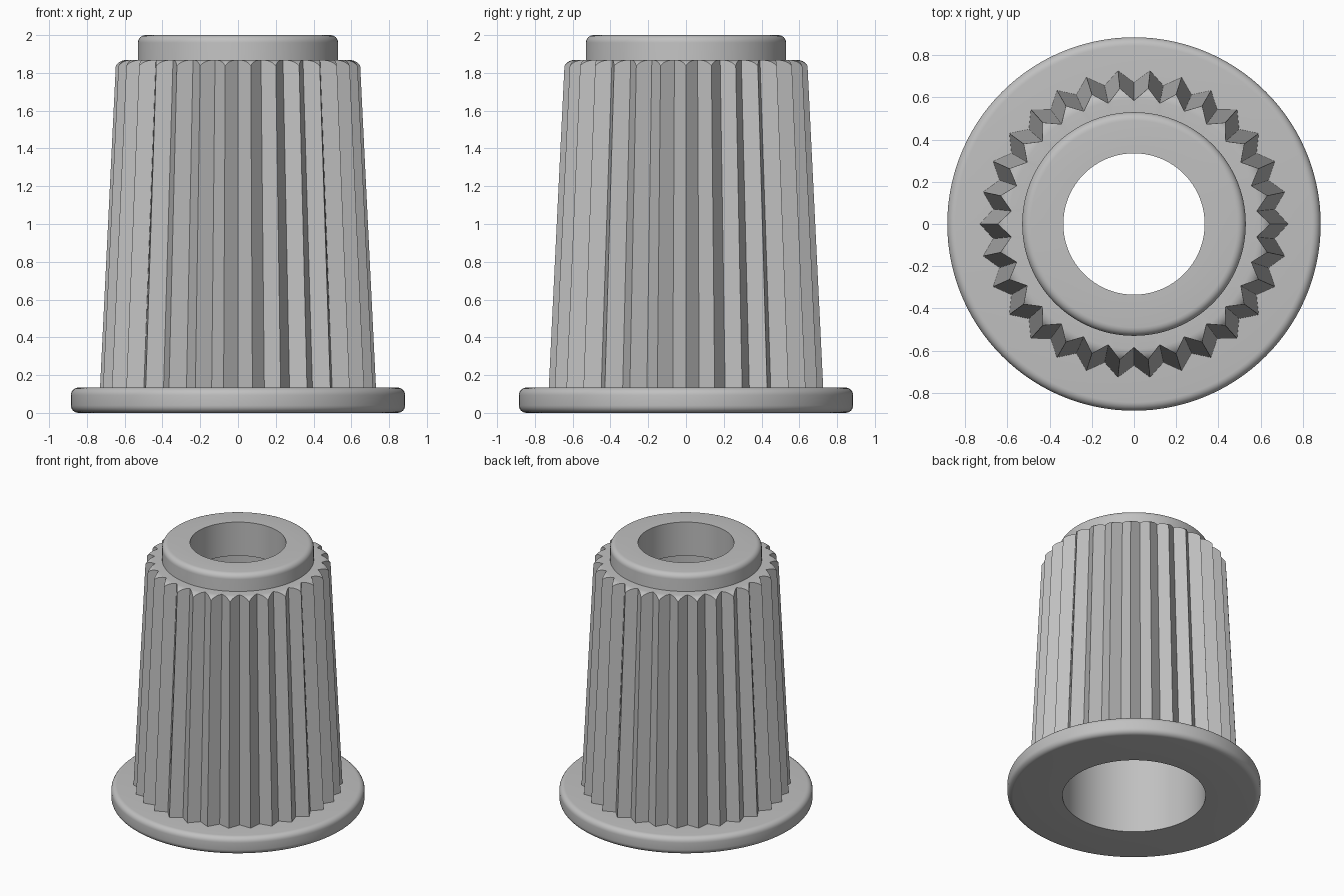
import bpy, bmesh
from math import sin, cos, pi, tau, radians

TEETH = 30
SEGMENTS = 120

cube = bpy.data.objects.get("Cube")
if cube:
    bpy.data.objects.remove(cube)

grey = bpy.data.materials.new("plain_grey")
grey.use_nodes = True
colour = (0.53, 0.53, 0.53, 1)
grey.diffuse_color = colour
grey.node_tree.nodes["Principled BSDF"].inputs["Base Color"].default_value = colour


def arc(cr, cz, radius, start, end, steps=6):
    """Rounded corner of a profile, angles in degrees."""
    angles = [radians(start + (end - start) * i / steps) for i in range(steps + 1)]
    return [(cr + radius * cos(a), cz + radius * sin(a)) for a in angles]


def make_object(name, bm):
    bmesh.ops.recalc_face_normals(bm, faces=bm.faces)
    mesh = bpy.data.meshes.new(name)
    bm.to_mesh(mesh)
    bm.free()
    mesh.materials.append(grey)
    obj = bpy.data.objects.new(name, mesh)
    bpy.context.collection.objects.link(obj)
    return obj


def lathe(name, profile):
    """Revolve a closed (radius, height) profile about z."""
    bm = bmesh.new()
    rings = []
    for i in range(SEGMENTS):
        a = tau * i / SEGMENTS
        rings.append([bm.verts.new((r * cos(a), r * sin(a), z)) for r, z in profile])
    for i, ring in enumerate(rings):
        after = rings[(i + 1) % SEGMENTS]
        for j in range(len(profile)):
            k = (j + 1) % len(profile)
            bm.faces.new((ring[j], after[j], after[k], ring[k]))
    return make_object(name, bm)


def fluted_cone(name, z0, z1):
    """Tapered star prism with a tooth on the x axis."""
    bm = bmesh.new()
    rings = []
    for z in (z0, z1):
        ring = []
        for i in range(TEETH * 2):
            r = (0.737 if i % 2 == 0 else 0.677) - 0.049 * z
            a = pi * i / TEETH
            ring.append(bm.verts.new((r * cos(a), r * sin(a), z)))
        rings.append(ring)
    low, high = rings
    for i in range(len(low)):
        k = (i + 1) % len(low)
        bm.faces.new((low[i], low[k], high[k], high[i]))
    bm.faces.new(low[::-1])
    bm.faces.new(high)
    return make_object(name, bm)


def smooth(obj):
    bpy.ops.object.select_all(action="DESELECT")
    obj.select_set(True)
    bpy.context.view_layer.objects.active = obj
    bpy.ops.object.shade_smooth_by_angle(angle=radians(30))


# Flange, inner tube and collar with a stepped bore
core_profile = [(0.5, 0)]
core_profile += arc(0.845, 0.04, 0.04, -90, 0)
core_profile += arc(0.845, 0.094, 0.04, 0, 90)
core_profile += [(0.53, 0.134)]
core_profile += arc(0.49, 1.96, 0.04, 0, 90)
core_profile += [(0.335, 2), (0.335, 1.74), (0.5, 1.74)]
core = lathe("flanged_core", core_profile)

# Toothed sleeve, trimmed to a ring with a rounded top edge
sleeve = fluted_cone("toothed_sleeve", 0.05, 1.95)
trim = lathe("sleeve_trim", [(0.515, 0.12), (0.77, 0.12)]
             + arc(0.592, 1.803, 0.065, 0, 90, 8) + [(0.515, 1.868)])
trim.hide_render = True
cut = sleeve.modifiers.new("round_top", "BOOLEAN")
cut.operation = "INTERSECT"
cut.solver = "EXACT"
cut.object = trim
bpy.context.view_layer.objects.active = sleeve
bpy.ops.object.modifier_apply(modifier=cut.name)
bpy.data.objects.remove(trim)

smooth(core)
smooth(sleeve)
